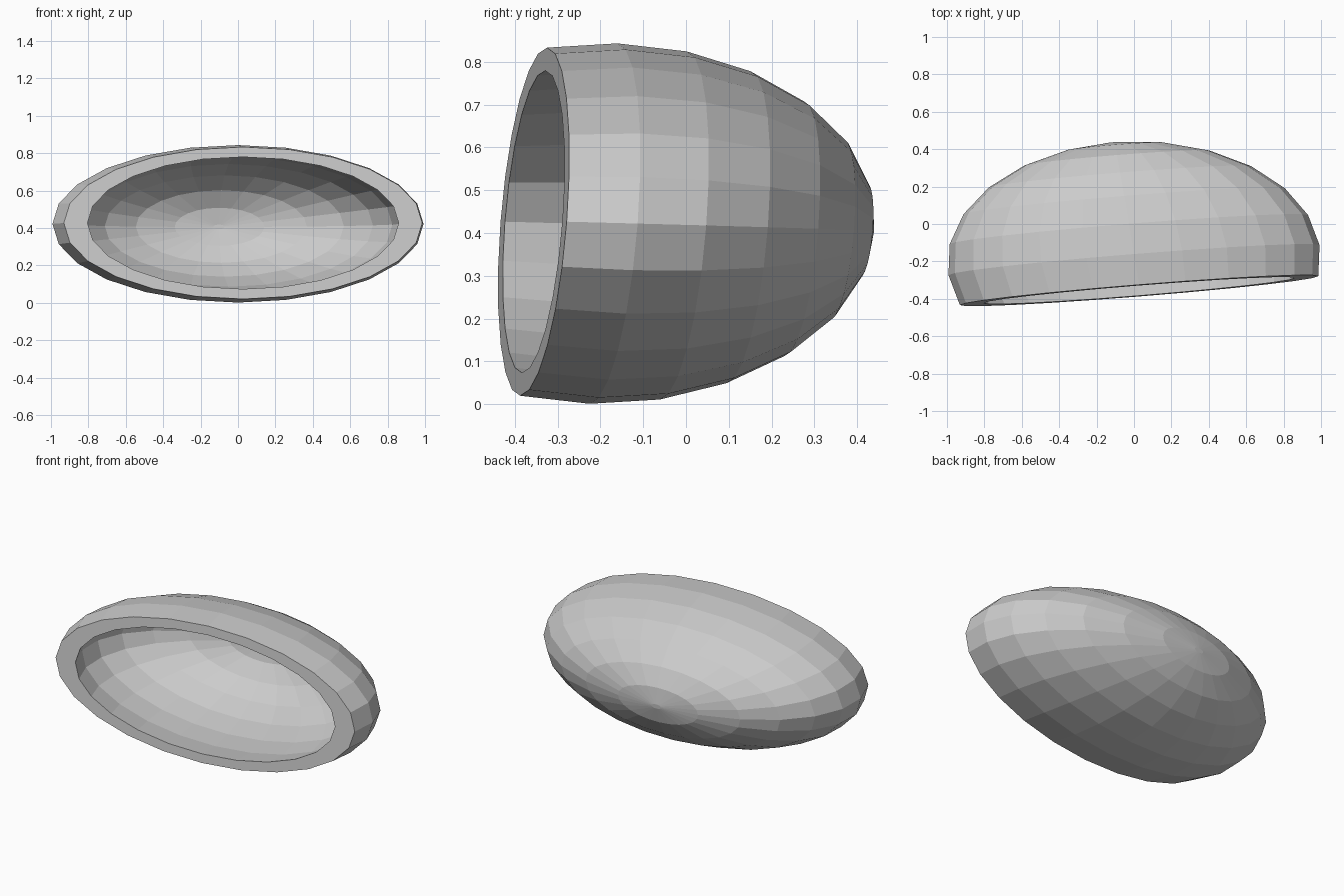
import bpy, bmesh
from math import sin, cos, radians, tau
from mathutils import Vector

if "Cube" in bpy.data.objects:
    bpy.data.objects.remove(bpy.data.objects["Cube"])

SIDES = 24
CENTRE = Vector((0, -0.193, 0.422))
AXIS = Vector((-0.105, 0.63, -0.017))   # towards the back pole
WIDE = Vector((0.992, 0.08, 0))         # half width of the oval
TALL = Vector((0, 0.0325, 0.421))       # half height of the oval

bm = bmesh.new()


def ring(radius, depth):
    pts = []
    for i in range(SIDES):
        a = tau * i / SIDES
        pts.append(bm.verts.new(CENTRE + AXIS * depth
                                + (WIDE * cos(a) + TALL * sin(a)) * radius))
    return pts


# Outer wall from open rim to back pole, and inner wall thinning to the back
lats = [-15, 0, 15, 30, 45, 60, 75, 88.2]
outer, inner = [], []
for k, lat in enumerate(lats):
    r, d = cos(radians(lat)), sin(radians(lat))
    t = k / (len(lats) - 1)
    outer.append(ring(r, d))
    inner.append(ring(r * (0.868 + 0.075 * t), d * (1 - 0.03 * t)))

# Skin: pole cap, outer wall, rim, inner wall, pole cap
loops = outer[::-1] + inner
for a, b in zip(loops, loops[1:]):
    for i in range(SIDES):
        j = (i + 1) % SIDES
        bm.faces.new((a[i], a[j], b[j], b[i]))
bm.faces.new(loops[0])
bm.faces.new(loops[-1])
bmesh.ops.recalc_face_normals(bm, faces=bm.faces)

mesh = bpy.data.meshes.new("oval_shell")
bm.to_mesh(mesh)
bm.free()
bpy.context.collection.objects.link(bpy.data.objects.new("oval_shell", mesh))
